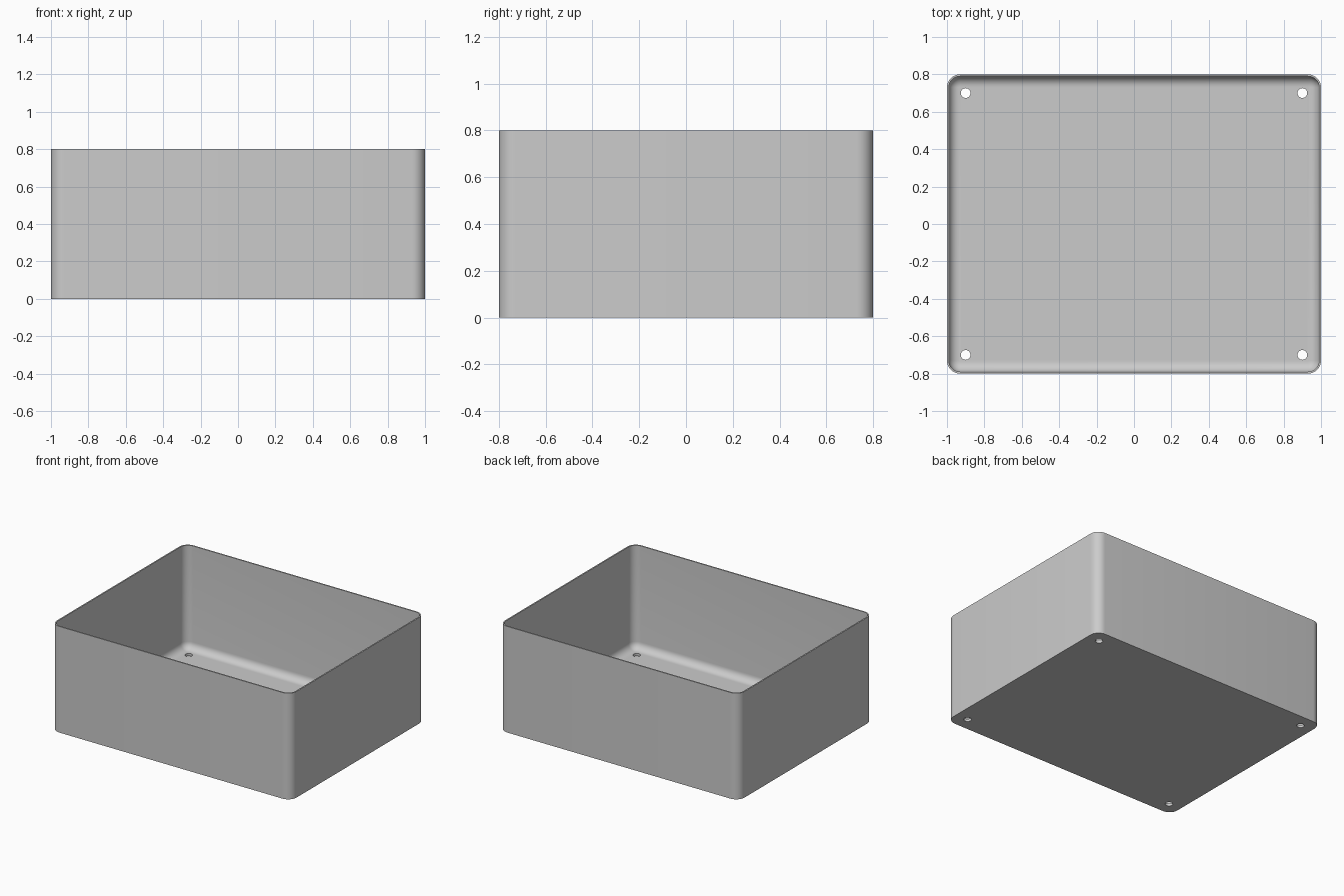
import bpy, bmesh
from math import sin, cos, pi

HALF_X, HALF_Y, HEIGHT = 1.0, 0.8, 0.8
CORNER, WALL, FLOOR, FILLET = 0.07, 0.01, 0.02, 0.055
STEPS = 8

cube = bpy.data.objects.get("Cube")
if cube:
    bpy.data.objects.remove(cube, do_unlink=True)

grey = bpy.data.materials.new("light grey")
grey.use_nodes = True
colour = (0.6, 0.6, 0.6, 1)
grey.diffuse_color = colour
grey.node_tree.nodes["Principled BSDF"].inputs["Base Color"].default_value = colour


def ring(bm, inset, z):
    """Rounded rectangle of vertices, shrunk by inset."""
    radius = CORNER - inset
    verts = []
    for quarter, (sx, sy) in enumerate([(1, 1), (-1, 1), (-1, -1), (1, -1)]):
        for i in range(STEPS + 1):
            a = (quarter + i / STEPS) * pi / 2
            verts.append(bm.verts.new((sx * (HALF_X - CORNER) + radius * cos(a),
                                       sy * (HALF_Y - CORNER) + radius * sin(a), z)))
    return verts


# Tray shell: outer wall, rim, inner wall, fillet down to the floor
levels = [(0, 0), (0, HEIGHT), (WALL, HEIGHT)]
for i in range(STEPS + 1):
    a = i / STEPS * pi / 2
    levels.append((WALL + FILLET * (1 - cos(a)), FLOOR + FILLET * (1 - sin(a))))

bm = bmesh.new()
rings = [ring(bm, inset, z) for inset, z in levels]
for low, high in zip(rings, rings[1:]):
    for i in range(len(low)):
        j = (i + 1) % len(low)
        bm.faces.new((low[i], low[j], high[j], high[i]))
bm.faces.new(rings[0][::-1])
bm.faces.new(rings[-1])
bmesh.ops.recalc_face_normals(bm, faces=bm.faces)
mesh = bpy.data.meshes.new("tray")
bm.to_mesh(mesh)
bm.free()
mesh.materials.append(grey)
tray = bpy.data.objects.new("tray", mesh)
bpy.context.collection.objects.link(tray)

# Screw holes through the floor corners
bm = bmesh.new()
for sx in (-1, 1):
    for sy in (-1, 1):
        made = bmesh.ops.create_cone(bm, cap_ends=True, segments=32,
                                     radius1=0.026, radius2=0.026, depth=0.2)
        bmesh.ops.translate(bm, verts=made["verts"], vec=(sx * 0.9, sy * 0.7, 0))
mesh = bpy.data.meshes.new("hole_cutter")
bm.to_mesh(mesh)
bm.free()
mesh.materials.append(grey)
cutter = bpy.data.objects.new("hole_cutter", mesh)
bpy.context.collection.objects.link(cutter)
cutter.hide_render = True

bpy.ops.object.select_all(action="DESELECT")
bpy.context.view_layer.objects.active = tray
tray.select_set(True)
cut = tray.modifiers.new("screw_holes", "BOOLEAN")
cut.operation = "DIFFERENCE"
cut.solver = "EXACT"
cut.object = cutter
bpy.ops.object.modifier_apply(modifier=cut.name)
bpy.data.objects.remove(cutter, do_unlink=True)
bpy.ops.object.shade_smooth_by_angle(angle=pi / 6)
